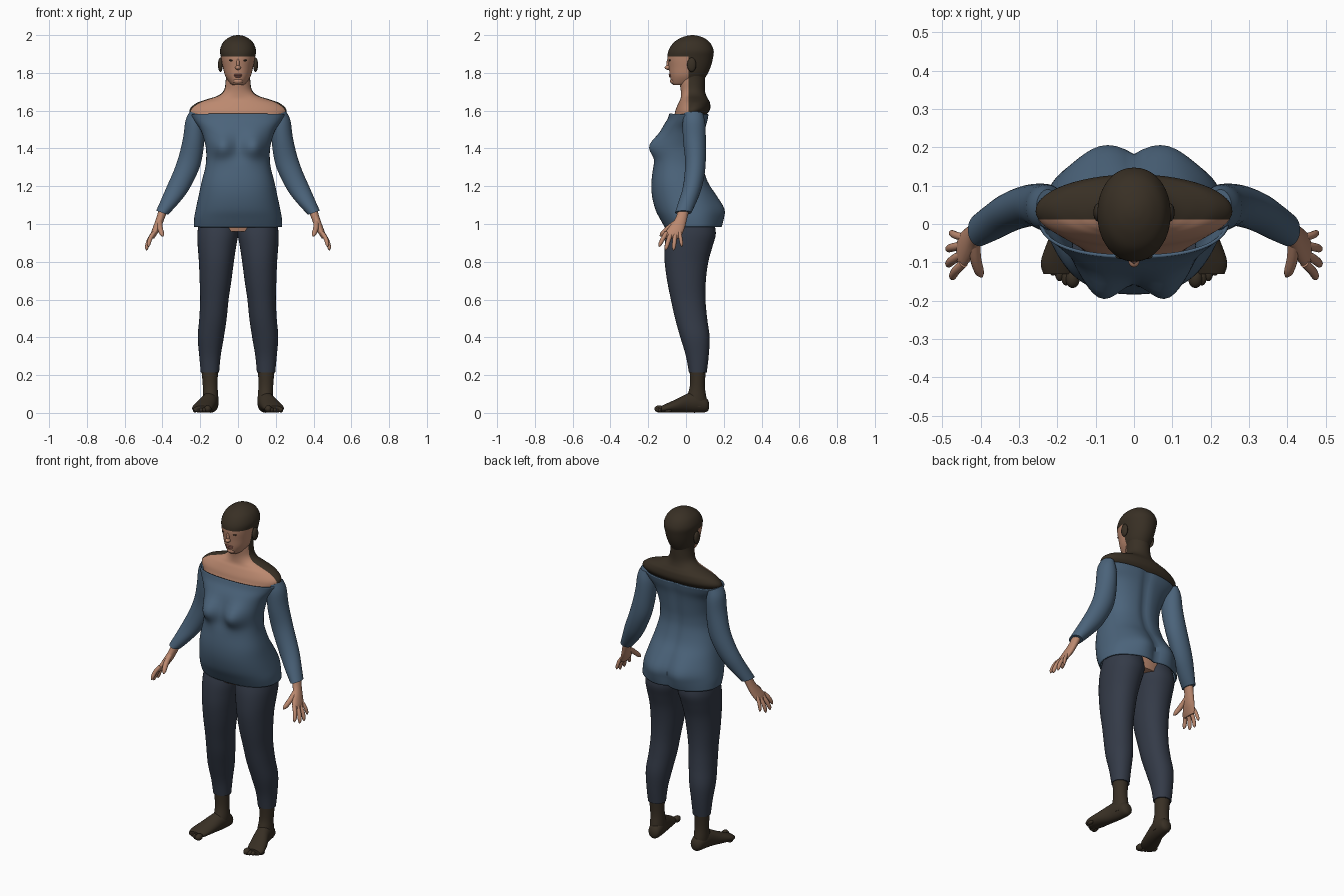
import bpy, bmesh, math
from mathutils import Vector, Matrix

if "Cube" in bpy.data.objects:
    bpy.data.objects.remove(bpy.data.objects["Cube"])


def material(name, rgb):
    m = bpy.data.materials.new(name)
    m.diffuse_color = (*rgb, 1)
    m.use_nodes = True
    m.node_tree.nodes["Principled BSDF"].inputs["Base Color"].default_value = m.diffuse_color
    return m


SKIN = material("warm_skin", (0.50, 0.25, 0.16))
HAIR = material("dark_brown", (0.040, 0.029, 0.018))
BLUE = material("denim_blue", (0.070, 0.125, 0.195))
NAVY = material("dark_navy", (0.034, 0.043, 0.064))
LIPS = material("muted_lip", (0.33, 0.13, 0.10))


def finish(name, bm, mats, mirror=False):
    bmesh.ops.recalc_face_normals(bm, faces=bm.faces[:])
    me = bpy.data.meshes.new(name)
    bm.to_mesh(me)
    bm.free()
    ob = bpy.data.objects.new(name, me)
    bpy.context.collection.objects.link(ob)
    for m in mats:
        me.materials.append(m)
    bpy.context.view_layer.objects.active = ob
    ob.select_set(True)
    bpy.ops.object.shade_smooth_by_angle(angle=math.radians(50))
    ob.select_set(False)
    if mirror:
        md = ob.modifiers.new("mirror", 'MIRROR')
        md.use_mirror_merge = False
    return ob


def smooth_rings(rings, sub):
    """Catmull-Rom through rings of (x, y, z, radius_u, radius_v)."""
    out = []
    for i in range(len(rings) - 1):
        a, b, c, d = (rings[max(0, min(len(rings) - 1, i + k))] for k in (-1, 0, 1, 2))
        for s in range(sub):
            t = s / sub
            out.append([0.5 * (2 * q + (r - p) * t + (2 * p - 5 * q + 4 * r - w) * t * t
                               + (3 * q - p - 3 * r + w) * t ** 3)
                        for p, q, r, w in zip(a, b, c, d)])
    return out + [list(rings[-1])]


def loft(name, rings, mats, n=32, sub=4, u=(1, 0, 0), v=(0, 1, 0), power=2.0,
         caps=True, deform=None, cuts=(), rule=None, mirror=False):
    u, v = Vector(u), Vector(v)
    bm = bmesh.new()
    rows = []
    for x, y, z, ru, rv in smooth_rings(rings, sub):
        row = []
        for k in range(n):
            c, s = math.cos(math.tau * k / n), math.sin(math.tau * k / n)
            p = Vector((x, y, z))
            p += u * max(ru, 0.001) * math.copysign(abs(c) ** (2 / power), c)
            p += v * max(rv, 0.001) * math.copysign(abs(s) ** (2 / power), s)
            if deform:
                p = deform(p)
            row.append(bm.verts.new(p))
        rows.append(row)
    for a, b in zip(rows, rows[1:]):
        for k in range(n):
            j = (k + 1) % n
            bm.faces.new((a[k], a[j], b[j], b[k]))
    if caps:
        bm.faces.new(rows[0])
        bm.faces.new(rows[-1])
    for co, no in cuts:
        bmesh.ops.bisect_plane(bm, geom=bm.verts[:] + bm.edges[:] + bm.faces[:],
                               plane_co=co, plane_no=no)
    if rule:
        for f in bm.faces:
            f.material_index = rule(f.calc_center_median())
    return finish(name, bm, mats, mirror)


def ball(name, loc, size, mat, mirror=False):
    bm = bmesh.new()
    bmesh.ops.create_uvsphere(bm, u_segments=20, v_segments=12, radius=1,
                              matrix=Matrix.Translation(loc) @ Matrix.Diagonal((*size, 1)))
    return finish(name, bm, [mat], mirror)


def span(z, rx, y0, y1):
    """Centred horizontal ring from its half width and depth range."""
    return (0, (y0 + y1) / 2, z, rx, (y1 - y0) / 2)


def bump(p, x, z, wx, wz):
    return math.exp(-((abs(p.x) - x) / wx) ** 2 - ((p.z - z) / wz) ** 2)


# Tunic body with bust and seat fullness
def tunic_shape(p):
    if p.y < -0.02:
        p.y -= 0.055 * bump(p, 0.085, 1.41, 0.055, 0.06)
    elif p.y > 0.05:
        p.y += 0.02 * bump(p, 0.085, 1.06, 0.06, 0.09)
        p.y -= 0.012 * math.exp(-(p.x / 0.025) ** 2)
    return p


tunic = loft("tunic", [span(*r) for r in (
    (0.985, .225, -.105, .175), (1.03, .224, -.13, .18), (1.08, .215, -.155, .182),
    (1.15, .20, -.172, .15), (1.22, .185, -.175, .11), (1.30, .165, -.165, .085),
    (1.36, .16, -.15, .08), (1.42, .165, -.14, .085), (1.50, .19, -.12, .095),
    (1.55, .225, -.092, .107), (1.582, .243, -.08, .113))],
    [BLUE], n=72, power=2.35, caps=False, deform=tunic_shape)
solid = tunic.modifiers.new("cloth", 'SOLIDIFY')
solid.thickness = 0.008
solid.offset = -1

# Sleeves
loft("sleeve", [(.225, .04, 1.585, .03, .05), (.228, .042, 1.53, .05, .06),
                (.235, .045, 1.44, .055, .06), (.255, .05, 1.34, .058, .055),
                (.285, .045, 1.26, .056, .053), (.325, .03, 1.18, .052, .05),
                (.368, .005, 1.11, .041, .047), (.402, -.015, 1.06, .031, .043)],
     [BLUE], u=(1, 0, .35), mirror=True)

# Neck and shoulders, with hair falling over the back
loft("shoulders", [span(*r) for r in (
    (1.50, .17, -.10, .08), (1.565, .236, -.066, .10), (1.605, .256, -.055, .127),
    (1.64, .22, -.04, .127), (1.66, .165, -.03, .118), (1.68, .105, -.027, .107),
    (1.71, .074, -.028, .10), (1.76, .065, -.035, .10), (1.80, .065, -.03, .10))],
    [SKIN, HAIR], n=56, sub=5, cuts=[((0, .012, 0), (0, 1, 0))],
    rule=lambda c: int(c.y > .012))

# Head with hair cap and straight fringe
loft("head", [span(*r) for r in (
    (1.735, .03, -.066, .05), (1.748, .045, -.076, .08), (1.785, .068, -.085, .108),
    (1.83, .08, -.091, .13), (1.88, .09, -.098, .143), (1.92, .095, -.092, .146),
    (1.96, .08, -.066, .127), (1.985, .052, -.028, .095), (1.997, .024, .008, .06),
    (2.0, .002, .033, .037))],
    [SKIN, HAIR], n=48, sub=5, power=2.1,
    cuts=[((0, .012, 0), (0, 1, 0)), ((0, 0, 1.888), (0, 0, 1))],
    rule=lambda c: int(c.y > .012 or c.z > 1.888))
ball("ear", (.093, .03, 1.843), (.013, .024, .038), HAIR, True)

# Face details
ball("nose_tip", (0, -.094, 1.828), (.015, .019, .012), SKIN)
ball("nose_bridge", (0, -.09, 1.848), (.009, .014, .03), SKIN)
ball("upper_lip", (0, -.083, 1.790), (.024, .009, .005), LIPS)
ball("lower_lip", (0, -.082, 1.781), (.020, .009, .006), LIPS)
ball("chin", (0, -.068, 1.757), (.025, .016, .016), SKIN)
ball("eye", (.034, -.084, 1.866), (.014, .007, .005), HAIR, True)

# Waist hidden under the hem
loft("waist", [span(.96, .17, -.08, .13), span(1.08, .18, -.11, .145),
               span(1.2, .15, -.10, .08)], [SKIN])


# Trousers
def limb(z, x0, x1, y0, y1):
    return ((x0 + x1) / 2, (y0 + y1) / 2, z, (x1 - x0) / 2, (y1 - y0) / 2)


loft("trouser_leg", [limb(*r) for r in (
    (1.02, 0, .205, -.085, .145), (.95, -.002, .215, -.105, .158),
    (.88, .01, .213, -.113, .14), (.80, .022, .207, -.113, .118),
    (.70, .035, .203, -.10, .105), (.60, .05, .20, -.08, .103),
    (.50, .06, .205, -.058, .112), (.40, .075, .213, -.03, .125),
    (.30, .092, .205, 0, .12), (.215, .10, .197, .015, .11))],
    [NAVY], n=40, power=2.15, mirror=True)

# Ankles, feet and toes
loft("ankle", [(.15, .062, .23, .044, .043), (.147, .06, .14, .039, .04),
               (.145, .055, .075, .041, .054), (.145, .055, .03, .038, .055)],
     [HAIR], mirror=True)
loft("foot", [(.14, .122, .038, .012, .015), (.14, .108, .042, .033, .037),
              (.145, .06, .056, .042, .055), (.155, .01, .052, .045, .051),
              (.175, -.05, .037, .052, .036), (.19, -.10, .026, .053, .025),
              (.196, -.13, .02, .04, .017)],
     [HAIR], v=(0, 0, 1), mirror=True)
for i in range(5):
    t = i / 4
    r = 0.019 if i == 0 else 0.0145 - 0.001 * i
    ball(f"toe_{i + 1}", (.16 + .068 * t, -.142 + .045 * t ** 1.5, r + .002),
         (r, .025 - .004 * t, r), HAIR, True)

# Hands
loft("palm", [(.393, -.01, 1.085, .023, .03), (.411, -.025, 1.03, .02, .031),
              (.43, -.05, .98, .019, .043), (.447, -.068, .945, .015, .047),
              (.454, -.072, .925, .009, .038)],
     [SKIN], n=24, u=(1, 0, .3), mirror=True)


def finger(name, a, b, r):
    a, b = Vector(a), Vector(b)
    bend = Vector((.006, 0, .004))
    pts = [(a, r), (a.lerp(b, .45) + bend, r), (a.lerp(b, .85) + bend * .6, r * .85),
           (b, r * .2)]
    axis = (b - a).normalized()
    side = axis.cross(Vector((1, 0, 0))).normalized()
    loft(name, [(*p, q, q) for p, q in pts], [SKIN], n=12, sub=3,
         u=axis.cross(side), v=side, mirror=True)


finger("index_finger", (.444, -.102, .955), (.474, -.143, .88), .0115)
finger("middle_finger", (.448, -.08, .95), (.485, -.108, .862), .0118)
finger("ring_finger", (.448, -.056, .95), (.485, -.066, .86), .0112)
finger("little_finger", (.445, -.035, .96), (.476, -.022, .88), .0098)
finger("thumb", (.415, -.05, 1.01), (.397, -.138, .935), .0145)
